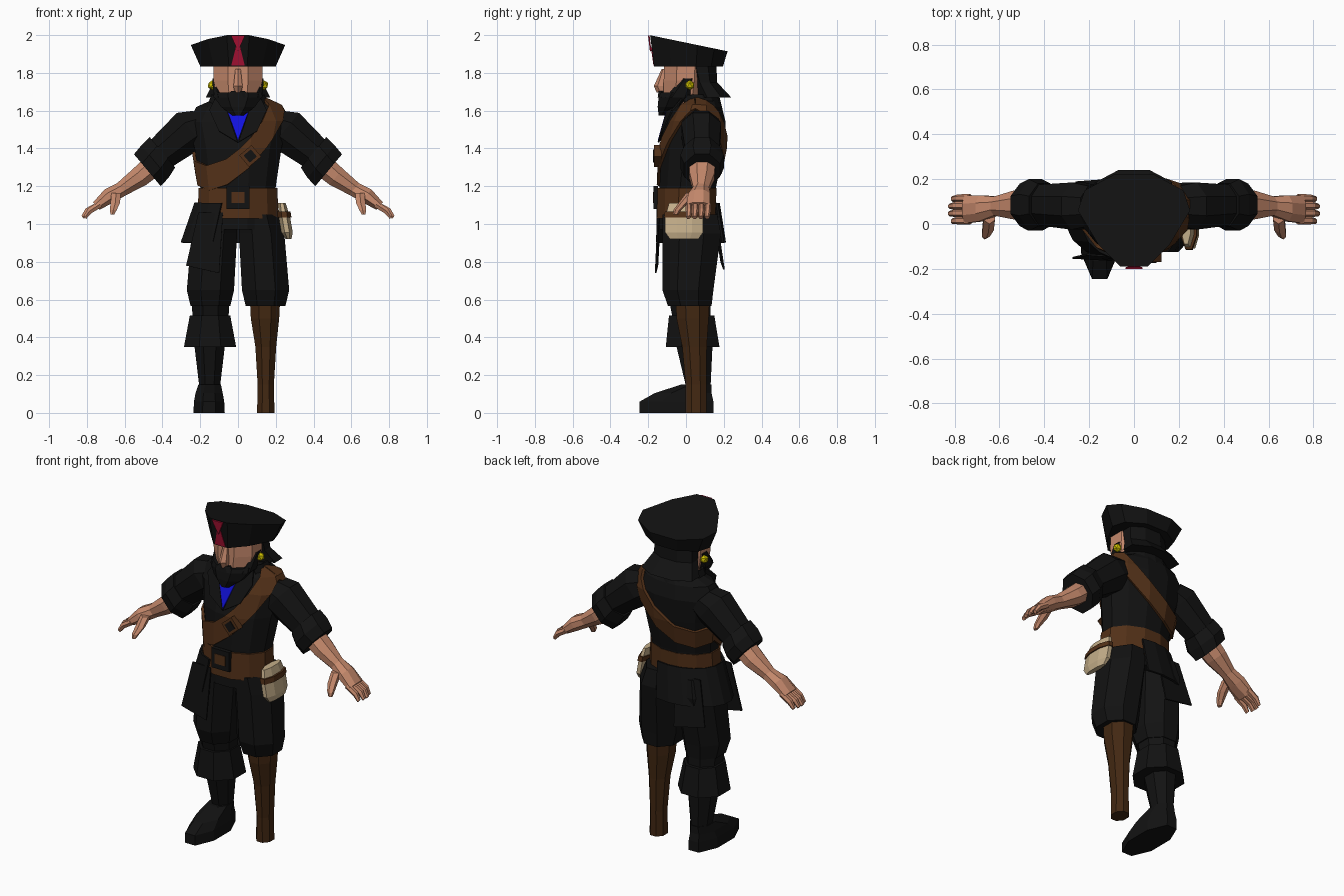
import bpy
import bmesh
from math import cos, sin, pi, radians
from mathutils import Vector

default_cube = bpy.data.objects.get("Cube")
if default_cube:
    bpy.data.objects.remove(default_cube, do_unlink=True)


def material(name, red, green, blue):
    mat = bpy.data.materials.new(name)
    mat.use_nodes = True
    colour = (red, green, blue, 1)
    mat.diffuse_color = colour
    shader = mat.node_tree.nodes["Principled BSDF"]
    shader.inputs["Base Color"].default_value = colour
    shader.inputs["Roughness"].default_value = 0.9
    return mat


black = material("black cloth", .006, .006, .006)
leather = material("brown leather", .085, .03, .009)
wood = material("dark wood", .055, .021, .006)
skin = material("skin", .56, .25, .15)
cream = material("cream canvas", .55, .42, .25)
blue = material("blue scarf", .006, .006, .75)
red = material("red badge", .4, .006, .035)
gold = material("gold", .65, .55, 0)


def finish(name, mat, bm, thickness=0):
    """Turn a bmesh into a flat shaded object, optionally thickened."""
    bmesh.ops.recalc_face_normals(bm, faces=bm.faces)
    mesh = bpy.data.meshes.new(name)
    bm.to_mesh(mesh)
    bm.free()
    mesh.materials.append(mat)
    obj = bpy.data.objects.new(name, mesh)
    bpy.context.collection.objects.link(obj)
    if thickness:
        solid = obj.modifiers.new("thickness", "SOLIDIFY")
        solid.thickness = thickness
        solid.offset = 1
    return obj


def bridge(bm, loops, closed=True):
    """Skin consecutive loops of vertices with quads, capping closed ones."""
    for lower, upper in zip(loops, loops[1:]):
        count = len(lower)
        for i in range(count if closed else count - 1):
            j = (i + 1) % count
            bm.faces.new((lower[i], lower[j], upper[j], upper[i]))
    if closed:
        bm.faces.new(loops[0])
        bm.faces.new(loops[-1])


def loft(name, mat, rings, sides=8, tilt=0, side=1, arc=None, thickness=0):
    """Rings are (x, y, z, radius across, radius in depth); side -1 mirrors."""
    bm = bmesh.new()
    across = Vector((cos(radians(tilt)), 0, sin(radians(tilt))))
    depth = Vector((0, 1, 0))
    if arc:
        start, end = map(radians, arc)
        angles = [start + (end - start) * i / sides for i in range(sides + 1)]
        grow = 1
    else:
        angles = [(i + .5) * 2 * pi / sides for i in range(sides)]
        grow = 1 / cos(pi / sides)
    loops = []
    for x, y, z, wide, deep in rings:
        loop = []
        for a in angles:
            p = Vector((x, y, z)) + grow * (across * wide * cos(a) + depth * deep * sin(a))
            p.x *= side
            loop.append(bm.verts.new(p))
        loops.append(loop)
    bridge(bm, loops, closed=arc is None)
    return finish(name, mat, bm, thickness)


def plate(name, mat, points, side=1, thickness=.008):
    bm = bmesh.new()
    bm.faces.new([bm.verts.new((x * side, y, z)) for x, y, z in points])
    return finish(name, mat, bm, thickness)


def box(name, mat, centre, size, turn=0):
    bpy.ops.mesh.primitive_cube_add(size=1, location=centre, rotation=(0, turn, 0))
    obj = bpy.context.object
    obj.name = name
    obj.scale = size
    obj.data.materials.append(mat)


# Torso and belt
torso = loft("torso", black, [
    (0, 0, .97, .19, .14), (0, .01, 1.2, .2, .15), (0, .035, 1.4, .23, .165),
    (0, .06, 1.54, .265, .15), (0, .07, 1.62, .22, .12), (0, .08, 1.66, .13, .09)], sides=12)
loft("belt", leather, [(0, 0, 1.03, .215, .155), (0, .005, 1.19, .208, .157)], sides=12)
box("belt_buckle", black, (0, -.16, 1.14), (.12, .025, .12))
box("buckle_bar", leather, (0, -.172, 1.14), (.07, .006, .06))


# Shoulder strap, cut from the torso surface as a slanted band
def strap(name, lean, level, facing):
    bm = bmesh.new()
    bm.from_mesh(torso.data)
    normal = Vector((.6, lean, -.8))
    half = normal.normalized() * .042
    middle = normal * (level / normal.length_squared)
    cuts = [(middle + half, normal), (middle - half, -normal),
            (Vector((0, .05, 0)), Vector((0, -facing, 0))),
            (Vector((0, 0, 1.12)), Vector((0, 0, -1)))]
    for point, direction in cuts:
        bmesh.ops.bisect_plane(bm, geom=bm.verts[:] + bm.edges[:] + bm.faces[:],
                               plane_co=point, plane_no=direction, clear_outer=True)
    mesh_obj = finish(name, leather, bm, .016)
    # keep the band facing away from the body
    if sum(p.normal.y * p.area for p in mesh_obj.data.polygons) * facing < 0:
        mesh_obj.data.flip_normals()


strap("strap_front", .78, -1.161, -1)
strap("strap_back", -.78, -1.239, 1)
box("strap_buckle", leather, (.065, -.15, 1.36), (.085, .04, .08), turn=-.7)
box("strap_buckle_centre", black, (.065, -.171, 1.36), (.05, .006, .05), turn=-.7)

# Scarf, lapels and collar
plate("scarf", blue, [(-.065, -.092, 1.62), (0, -.142, 1.44), (.065, -.092, 1.62)])
loft("scarf_knot", blue, [(0, -.03, 1.56, .055, .07), (0, -.02, 1.62, .06, .07)])
loft("collar", black, [(0, .07, 1.6, .16, .11), (0, .06, 1.68, .13, .1)],
     sides=10, arc=(-40, 220), thickness=.015)
for s, label in ((1, "left"), (-1, "right")):
    plate(label + "_lapel", black, [(.065, -.09, 1.62), (0, -.142, 1.43), (.1, -.12, 1.49),
                                    (.15, -.07, 1.6), (.12, -.02, 1.66)], side=s, thickness=.009)

# Arms and hands
for s, label in ((1, "left"), (-1, "right")):
    loft(label + "_sleeve", black, [
        (.18, .08, 1.53, .09, .09), (.25, .08, 1.5, .115, .105),
        (.41, .085, 1.37, .09, .09)], tilt=50, side=s)
    loft(label + "_sleeve_cuff", black, [
        (.4, .085, 1.38, .105, .095), (.44, .085, 1.33, .112, .115),
        (.48, .085, 1.285, .11, .095)], tilt=50, side=s)
    loft(label + "_forearm", skin, [
        (.45, .085, 1.31, .06, .07), (.52, .085, 1.25, .055, .065), (.615, .08, 1.185, .04, .042),
        (.68, .07, 1.15, .042, .058), (.75, .065, 1.095, .026, .062)], tilt=50, side=s)
    for i in range(4):
        y = .016 + .033 * i
        reach = .012 if i in (1, 2) else 0
        loft(label + "_finger", skin, [
            (.73, y, 1.105, .017, .016), (.785 + reach, y, 1.07, .016, .015),
            (.81 + reach, y - .003, 1.035, .01, .011)], sides=6, tilt=50, side=s)
    loft(label + "_thumb", skin, [
        (.645, .035, 1.165, .025, .03), (.65, -.015, 1.11, .025, .022),
        (.66, -.045, 1.075, .018, .018), (.665, -.055, 1.05, .01, .012)],
        sides=6, side=s)

# Trousers
for s, label in ((1, "left"), (-1, "right")):
    loft(label + "_trouser", black, [
        (.11, .02, 1.05, .1, .145), (.125, .03, .95, .12, .155), (.146, .01, .65, .125, .135),
        (.146, .02, .565, .105, .115)], side=s)

# Right boot
loft("right_knee", black, [(.146, .02, .6, .1, .11), (.145, .03, .5, .095, .1)], side=-1)
loft("boot_top", black, [(.148, .03, .515, .107, .12), (.148, .035, .35, .138, .142)], side=-1)
loft("boot_shaft", black, [(.15, .04, .4, .09, .1), (.15, .045, .35, .08, .095),
                           (.15, .065, .14, .055, .065)], side=-1)
loft("boot_foot", black, [
    (.153, -.05, 0, .083, .195), (.153, -.05, .06, .08, .195),
    (.153, -.015, .105, .072, .15), (.15, .055, .15, .06, .08)], side=-1)

# Wooden left leg
loft("wooden_leg", wood, [
    (.143, .035, .6, .08, .09), (.143, .035, .5, .075, .085), (.147, .045, .35, .055, .065),
    (.147, .053, .15, .043, .055), (.147, .053, 0, .046, .055)])

# Coat skirt and hanging tails on the right hip
loft("coat_skirt", black, [(0, .005, 1.11, .222, .162), (-.03, .02, .9, .265, .18)],
     sides=9, arc=(70, 248), thickness=.012)
plate("front_tail", black, [(-.21, -.14, 1.06), (-.08, -.15, 1.06),
                            (-.1, -.165, .74), (-.275, -.155, .78)])
plate("back_tail", black, [(-.04, .16, 1.06), (-.2, .15, 1.06),
                           (-.26, .19, .8), (-.06, .205, .76)])

# Pouch on the left hip
loft("pouch", cream, [
    (.268, -.01, .92, .015, .075), (.26, -.01, .955, .03, .1),
    (.245, -.01, 1.04, .03, .1), (.232, -.01, 1.11, .02, .08)])
loft("pouch_strap", leather, [(.247, -.01, 1.035, .036, .106), (.243, -.01, 1.065, .035, .102)])

# Head, nose, beard and hair
loft("head", skin, [(0, .02, 1.58, .07, .07), (0, -.01, 1.69, .115, .11),
                    (0, -.003, 1.76, .13, .115), (0, 0, 1.86, .13, .115)])
loft("nose", skin, [(0, -.115, 1.82, .014, .012), (0, -.13, 1.73, .024, .035),
                    (0, -.12, 1.695, .018, .03)], sides=6)
loft("beard", black, [(0, -.115, 1.575, .03, .03), (0, -.075, 1.62, .09, .075),
                      (0, -.045, 1.67, .125, .1), (0, -.035, 1.695, .125, .1)])
loft("moustache", black, [(0, -.12, 1.67, .07, .03), (0, -.12, 1.705, .035, .025)])
loft("hair", black, [(0, .15, 1.67, .17, .09), (0, .1, 1.75, .13, .065),
                     (0, .08, 1.86, .122, .08)])
for s, label in ((1, "left"), (-1, "right")):
    loft(label + "_sideburn", black, [(.105, -.04, 1.67, .025, .06), (.122, .01, 1.77, .014, .03)],
         sides=6, side=s)
    bpy.ops.mesh.primitive_ico_sphere_add(subdivisions=1, radius=.026,
                                          location=(s * .137, .02, 1.735))
    bpy.context.object.name = label + "_earring"
    bpy.context.object.data.materials.append(gold)

# Three-cornered hat with a sloping top
outline = [(.06, -.19), (.16, -.09), (.25, .06), (.22, .15), (.09, .22)]
outline += [(-x, y) for x, y in reversed(outline)]
hat = bmesh.new()
under = [hat.verts.new((x * .8, y * .89, 1.835)) for x, y in outline]
rim = [hat.verts.new((x, y, 1.96 - .207 * y)) for x, y in outline]
bridge(hat, [under, rim])
finish("hat", black, hat)
plate("badge_top", red, [(-.037, -.193, 1.998), (0, -.183, 1.915), (.037, -.193, 1.998)])
plate("badge_bottom", red, [(-.012, -.186, 1.935), (-.036, -.172, 1.838),
                            (.036, -.172, 1.838), (.012, -.186, 1.935)])
